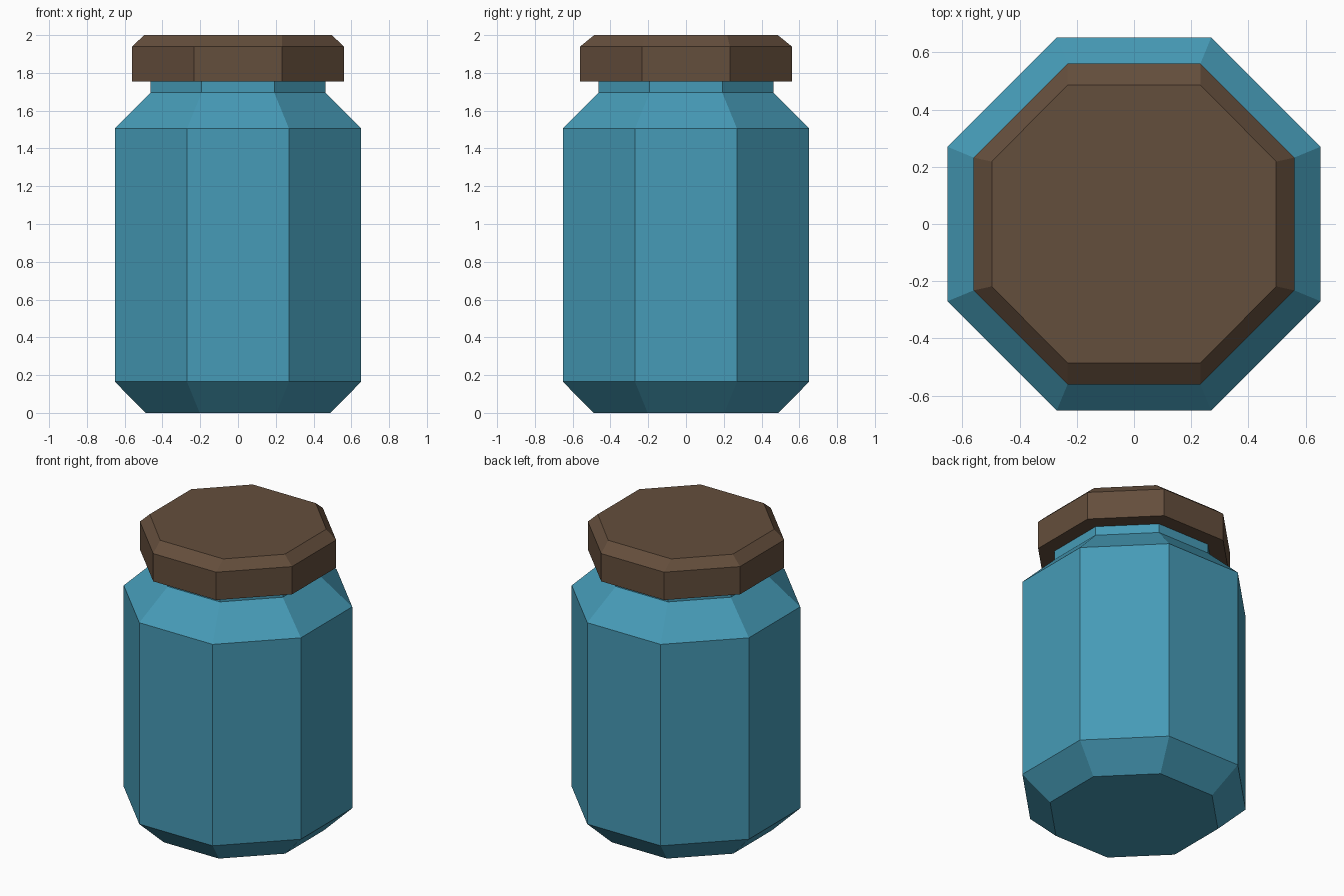
import bpy, bmesh, math

if "Cube" in bpy.data.objects:
    bpy.data.objects.remove(bpy.data.objects["Cube"])


def material(name, rgb):
    m = bpy.data.materials.new(name)
    lin = [((c / 255 + 0.055) / 1.055) ** 2.4 for c in rgb]
    m.diffuse_color = (*lin, 1)
    m.use_nodes = True
    m.node_tree.nodes["Principled BSDF"].inputs["Base Color"].default_value = m.diffuse_color
    return m


def octagon(z, flat):
    # regular octagon ring with flat sides facing the axes
    r = flat / math.cos(math.pi / 8)
    return [(r * math.cos(math.radians(22.5 + 45 * i)),
             r * math.sin(math.radians(22.5 + 45 * i)), z) for i in range(8)]


def cut_octagon(z, ax, ay, bx, by):
    # slightly uneven ring: (ax, ay) on the side edges, (bx, by) on front/back
    q = [(ax, ay), (bx, by), (-bx, by), (-ax, ay)]
    return [(x, y, z) for x, y in q] + [(-x, -y, z) for x, y in q]


def loft(name, rings, mat):
    bm = bmesh.new()
    loops = [[bm.verts.new(p) for p in ring] for ring in rings]
    for a, b in zip(loops, loops[1:]):
        for i in range(8):
            j = (i + 1) % 8
            bm.faces.new((a[i], a[j], b[j], b[i]))
    bm.faces.new(loops[0][::-1])
    bm.faces.new(loops[-1])
    bmesh.ops.recalc_face_normals(bm, faces=bm.faces)
    me = bpy.data.meshes.new(name)
    bm.to_mesh(me)
    bm.free()
    me.materials.append(mat)
    ob = bpy.data.objects.new(name, me)
    bpy.context.collection.objects.link(ob)
    return ob


glass = material("teal glass", (70, 155, 183))
wood = material("brown lid", (100, 78, 60))

# jar: chamfered base, straight body, shoulder and neck
loft("jar_body", [octagon(z, a) for z, a in (
    (0, 0.49), (0.165, 0.652), (1.505, 0.652), (1.695, 0.464), (1.78, 0.464))], glass)

# lid: straight rim with bevelled top
loft("lid", [octagon(1.755, 0.56), octagon(1.94, 0.56),
             cut_octagon(2.0, 0.497, 0.218, 0.232, 0.486)], wood)
